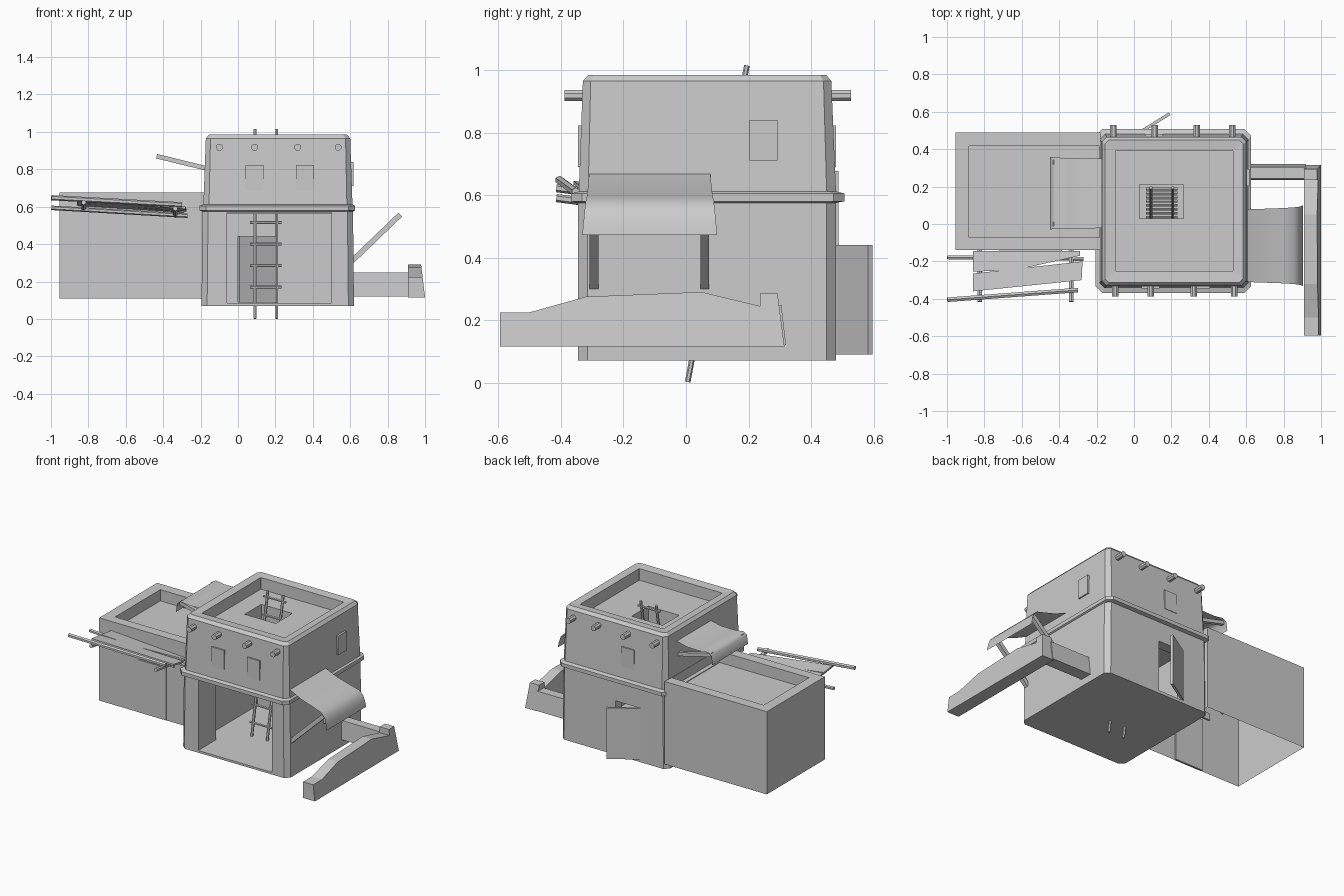
import bpy, math
from mathutils import Vector

if "Cube" in bpy.data.objects:
    bpy.data.objects.remove(bpy.data.objects["Cube"])


def mesh(name, verts, faces, smooth=False):
    me = bpy.data.meshes.new(name)
    me.from_pydata([tuple(v) for v in verts], [], faces)
    me.update()
    ob = bpy.data.objects.new(name, me)
    bpy.context.collection.objects.link(ob)
    if smooth:
        for p in me.polygons:
            p.use_smooth = True
    return ob


def loft(name, rings, bottom=True, top=True):
    """Skin equal-length rings (counter-clockwise seen from the end)."""
    n = len(rings[0])
    faces = [(k * n + i, k * n + (i + 1) % n, (k + 1) * n + (i + 1) % n, (k + 1) * n + i)
             for k in range(len(rings) - 1) for i in range(n)]
    if bottom:
        faces.append(tuple(reversed(range(n))))
    if top:
        faces.append(tuple(range((len(rings) - 1) * n, len(rings) * n)))
    return mesh(name, [v for r in rings for v in r], faces)


def rect(x0, x1, y0, y1, z):
    return [(x0, y0, z), (x1, y0, z), (x1, y1, z), (x0, y1, z)]


def octo(x0, x1, y0, y1, z, c):
    return [(x0 + c, y0, z), (x1 - c, y0, z), (x1, y0 + c, z), (x1, y1 - c, z),
            (x1 - c, y1, z), (x0 + c, y1, z), (x0, y1 - c, z), (x0, y0 + c, z)]


def box(name, x0, x1, y0, y1, z0, z1):
    return loft(name, [rect(x0, x1, y0, y1, z0), rect(x0, x1, y0, y1, z1)])


def rod(name, p, q, r, sides=8):
    p, q = Vector(p), Vector(q)
    d = (q - p).normalized()
    ref = Vector((0, 0, 1)) if abs(d.z) < 0.9 else Vector((0, 1, 0))
    u = ref.cross(d).normalized()
    v = d.cross(u)
    ang = [2 * math.pi * (i + 0.5) / sides for i in range(sides)]
    return loft(name, [[e + u * r * math.cos(a) + v * r * math.sin(a) for a in ang] for e in (p, q)])


def cut(ob, cutter):
    m = ob.modifiers.new("cut", 'BOOLEAN')
    m.operation, m.solver, m.object = 'DIFFERENCE', 'EXACT', cutter
    bpy.context.view_layer.objects.active = ob
    bpy.ops.object.modifier_apply(modifier=m.name)
    bpy.data.objects.remove(cutter)


# Main tower: lower storey, ledge, tapered upper storey, sunken roof
tower = loft("tower", [
    octo(-0.195, 0.62, -0.345, 0.48, 0.07, 0.03),
    octo(-0.19, 0.615, -0.345, 0.48, 0.575, 0.03),
    octo(-0.205, 0.625, -0.368, 0.507, 0.58, 0.035),
    octo(-0.205, 0.625, -0.368, 0.507, 0.605, 0.035),
    octo(-0.185, 0.612, -0.343, 0.48, 0.612, 0.03),
    octo(-0.172, 0.6, -0.33, 0.465, 0.965, 0.025),
    octo(-0.155, 0.583, -0.312, 0.448, 0.985, 0.02),
    octo(-0.1, 0.53, -0.25, 0.39, 0.98, 0.002),
    octo(-0.1, 0.53, -0.25, 0.39, 0.9, 0.002)])
cut(tower, box("room_cut", -0.14, 0.56, -0.15, 0.41, 0.085, 0.56))
cut(tower, box("front_cut", -0.06, 0.5, -0.5, -0.1, 0.085, 0.57))
cut(tower, box("back_door_cut", 0.0, 0.2, 0.35, 0.6, 0.09, 0.44))
cut(tower, box("hatch_cut", 0.03, 0.265, 0.03, 0.21, 0.5, 1.1))

# Back door leaf, standing ajar
loft("back_door", [[(0.0, 0.48, z), (0.008, 0.466, z), (0.195, 0.583, z), (0.187, 0.597, z)]
                   for z in (0.09, 0.44)])

# Roof beam ends
for i, x in enumerate((-0.1, 0.09, 0.32, 0.535)):
    rod(f"front_beam_{i}", (x, -0.3, 0.918), (x, -0.388, 0.918), 0.019)
for i, x in enumerate((-0.11, 0.11, 0.335, 0.525)):
    rod(f"back_beam_{i}", (x, 0.43, 0.918), (x, 0.528, 0.918), 0.019)

# Upper windows
for i, x in enumerate((0.04, 0.31)):
    box(f"front_window_{i}", x, x + 0.095, -0.346, -0.31, 0.69, 0.823)
box("back_window", 0.06, 0.155, 0.44, 0.48, 0.69, 0.823)
box("right_window", 0.58, 0.618, 0.203, 0.293, 0.71, 0.84)

# Ladder leaning through the hatch
def lean(x, z):
    return (x, 0.005 + 0.187 * z, z)

for i, x in enumerate((0.09, 0.207)):
    rod(f"ladder_rail_{i}", lean(x, 0.002), lean(x, 1.015), 0.009, 6)
for i in range(8):
    z = 0.17 + 0.115 * i
    rod(f"ladder_rung_{i}", lean(0.065, z), lean(0.232, z), 0.008, 6)

# Side wing, open underneath, with sunken roof
loft("wing", [rect(-0.955, -0.18, -0.14, 0.488, 0.11), rect(-0.955, -0.18, -0.14, 0.488, 0.677),
              rect(-0.882, -0.185, -0.072, 0.418, 0.677), rect(-0.882, -0.185, -0.072, 0.418, 0.6)],
     bottom=False)
box("wing_door", -0.66, -0.445, -0.145, -0.13, 0.112, 0.472)
box("wing_door_lintel", -0.72, -0.385, -0.147, -0.13, 0.49, 0.537)

# Loose timber canopy in front of the wing
def deck(x, y):
    return 0.635 - 0.065 * (x + 0.825) - 0.13 * (y + 0.42)

def plank(name, pts, t=0.012):
    loft(name, [[(x, y, deck(x, y) + 0.004 + d) for x, y in pts] for d in (0, t)])

for i, x in enumerate((-0.825, -0.335)):
    rod(f"canopy_bracket_{i}", (x, -0.415, deck(x, -0.415) - 0.012),
        (x, -0.13, deck(x, -0.13) - 0.012), 0.013, 6)
rod("canopy_pole_front", (-0.998, -0.405, 0.648), (-0.3, -0.353, 0.61), 0.014, 6)
rod("canopy_pole_back", (-0.998, -0.178, 0.594), (-0.27, -0.187, 0.552), 0.012, 6)
plank("plank_wide", [(-0.86, -0.36), (-0.28, -0.3), (-0.275, -0.2), (-0.86, -0.265)])
plank("plank_narrow", [(-0.86, -0.255), (-0.63, -0.245), (-0.29, -0.17), (-0.29, -0.145), (-0.86, -0.145)])

# Cloth awnings with struts
def awning(name, profile, y0, y1, flare):
    n = len(profile)
    verts, faces = [], []
    for i, (x, z) in enumerate(profile):
        f = flare * i / (n - 1)
        verts += [(x, y0 - f, z), (x, y1 + f, z)]
    for i in range(n - 1):
        faces.append((2 * i, 2 * i + 1, 2 * i + 3, 2 * i + 2))
    mesh(name, verts, faces, smooth=True)

awning("right_awning", [(0.6, 0.672), (0.7, 0.627), (0.8, 0.597), (0.855, 0.58),
                        (0.885, 0.55), (0.897, 0.51), (0.903, 0.473)], -0.31, 0.078, 0.022)
awning("left_awning", [(-0.17, 0.9), (-0.25, 0.882), (-0.35, 0.88), (-0.42, 0.888),
                       (-0.442, 0.87), (-0.45, 0.81)], -0.022, 0.35, 0.008)
for i, y in enumerate((-0.294, 0.06)):
    rod(f"right_strut_{i}", (0.61, y, 0.31), (0.868, y, 0.558), 0.02, 4)
for i, y in enumerate((0.0, 0.33)):
    rod(f"left_strut_{i}", (-0.17, y, 0.805), (-0.435, y, 0.87), 0.017, 4)

# Broken yard wall on the right, outer face battered
wall = [(-0.595, 0.115), (0.315, 0.115), (0.293, 0.285), (0.236, 0.285), (0.236, 0.245),
        (0.05, 0.29), (-0.32, 0.275), (-0.5, 0.225), (-0.595, 0.225)]
loft("yard_wall", [[(0.91, y, z) for y, z in wall],
                   [(1.0 - 0.12 * (z - 0.115), y, z) for y, z in wall]])
link = [(0.235, 0.12), (0.32, 0.12), (0.305, 0.248), (0.242, 0.248)]
loft("yard_wall_link", [[(x, y, z) for y, z in link] for x in (0.6, 0.92)])
